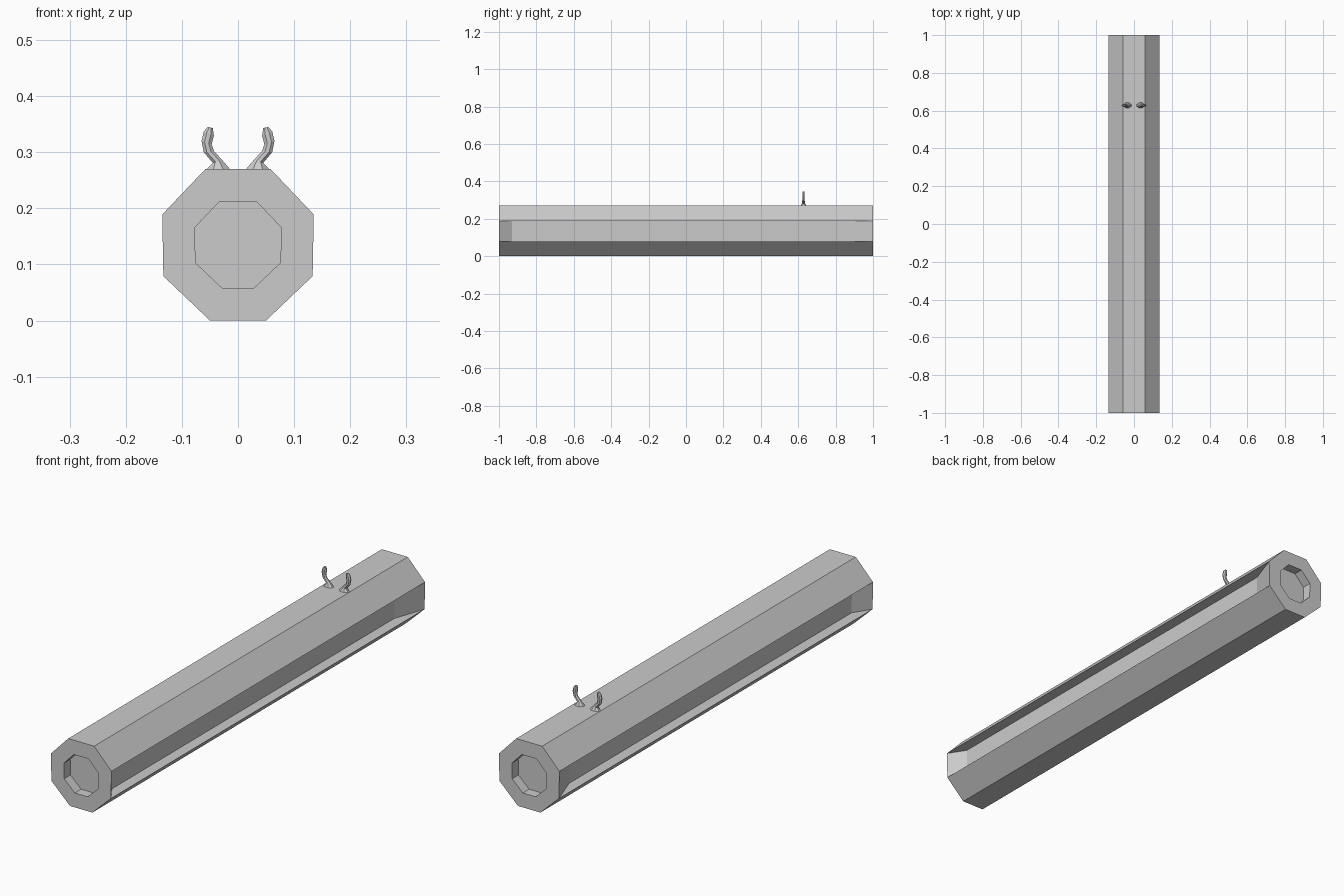
import bpy, bmesh
from math import cos, sin, pi
from mathutils import Vector

cube = bpy.data.objects.get("Cube")
if cube:
    bpy.data.objects.remove(cube, do_unlink=True)

grey = bpy.data.materials.new("plain_grey")
grey.use_nodes = True
COLOUR = (0.6, 0.6, 0.6, 1)
grey.diffuse_color = COLOUR
grey.node_tree.nodes["Principled BSDF"].inputs["Base Color"].default_value = COLOUR


def loft(name, rings):
    """Skin a list of equal-length closed rings and cap both ends."""
    bm = bmesh.new()
    loops = [[bm.verts.new(p) for p in ring] for ring in rings]
    n = len(loops[0])
    for a, b in zip(loops, loops[1:]):
        for i in range(n):
            j = (i + 1) % n
            bm.faces.new((a[i], a[j], b[j], b[i]))
    bm.faces.new(loops[0])
    bm.faces.new(loops[-1])
    bmesh.ops.remove_doubles(bm, verts=bm.verts, dist=0.0002)
    bmesh.ops.recalc_face_normals(bm, faces=bm.faces)
    mesh = bpy.data.meshes.new(name)
    bm.to_mesh(mesh)
    bm.free()
    mesh.materials.append(grey)
    obj = bpy.data.objects.new(name, mesh)
    bpy.context.collection.objects.link(obj)
    return obj


# Octagonal body section, with optional grooves cut into both sides
MID = 0.135


def section(y, scale=1.0, groove=0.0):
    half = [(0.058, 0.27), (0.135, 0.189), (0.135 - groove, 0.189),
            (0.133 - groove, 0.079), (0.133, 0.079), (0.05, 0.0)]
    pts = half + [(-x, z) for x, z in reversed(half)]
    return [Vector((x * scale, y, MID + (z - MID) * scale)) for x, z in pts]


HOLE, RECESS, DEPTH = 0.57, 0.04, 0.045
loft("grooved_body", [
    section(-1 + RECESS, HOLE), section(-1, HOLE), section(-1),
    section(-0.93, groove=DEPTH), section(0.87, groove=DEPTH),
    section(1), section(1, HOLE), section(1 - RECESS, HOLE)])

# Curved prongs: inner x, inner z, outer x, outer z, half thickness
STATIONS = [
    (0.012, 0.267, 0.058, 0.267, 0.018),
    (0.029, 0.287, 0.045, 0.281, 0.009),
    (0.043, 0.302, 0.061, 0.300, 0.007),
    (0.047, 0.314, 0.065, 0.320, 0.007),
    (0.043, 0.329, 0.061, 0.337, 0.007),
    (0.045, 0.343, 0.054, 0.345, 0.005)]


def prong_ring(station, side, y=0.628, sides=8):
    xi, zi, xo, zo, t = station
    a, b = Vector((xi * side, y, zi)), Vector((xo * side, y, zo))
    centre, arm = (a + b) / 2, (b - a) / 2
    # the foot is a four-sided flare, the stem is rounded
    ring = []
    for i in range(sides):
        u, v = cos(2 * pi * (i + 0.5) / sides), sin(2 * pi * (i + 0.5) / sides)
        k = max(abs(u), abs(v))
        ring.append(centre + arm * (u / k) + Vector((0, t * v / k * (1 - 0.3 * abs(u)), 0)))
    return ring


for label, side in (("left", 1), ("right", -1)):
    loft(label + "_prong", [prong_ring(s, side) for s in STATIONS])
